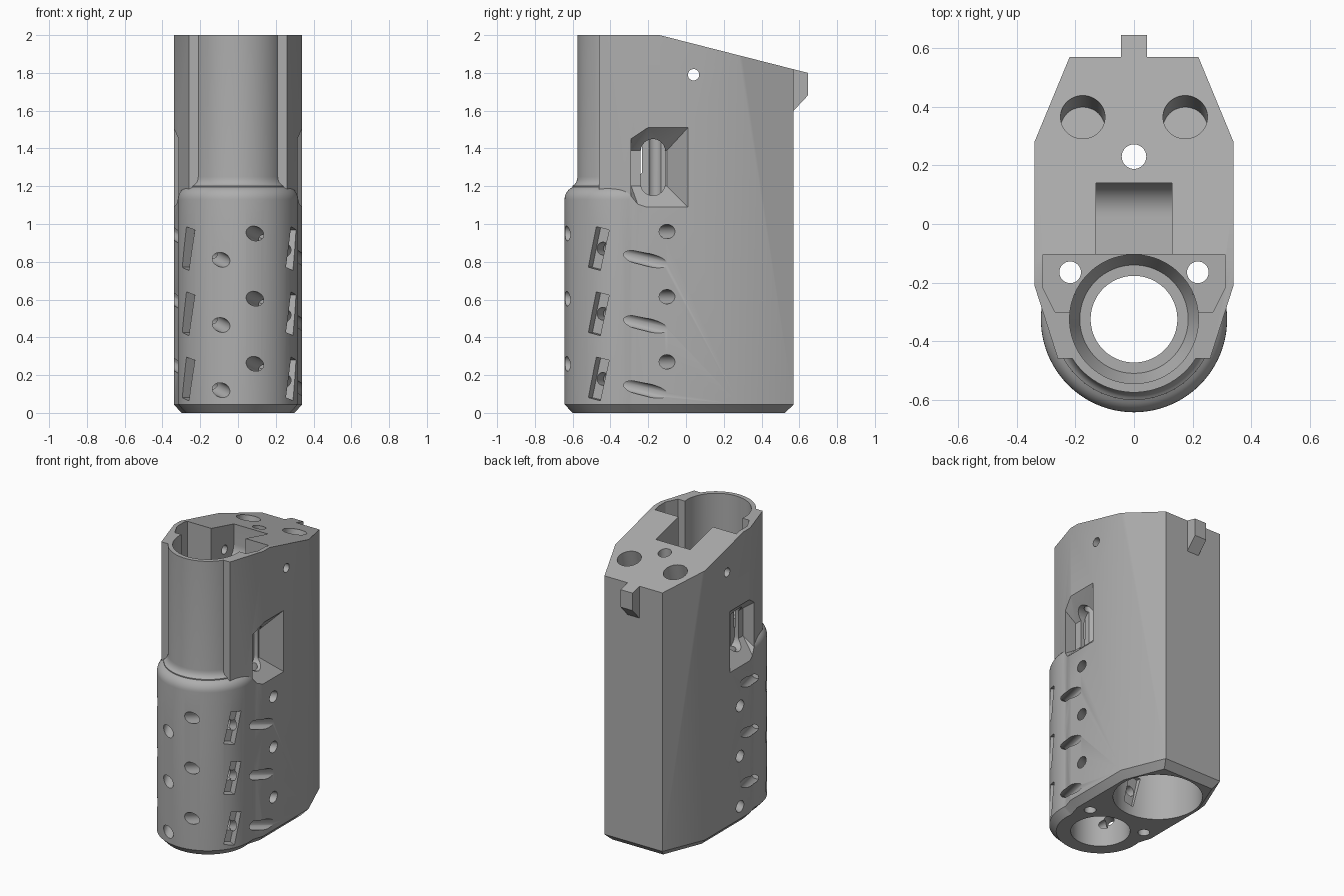
import bpy, bmesh
from math import sin, cos, pi, radians
from mathutils import Vector, Matrix

cube = bpy.data.objects.get("Cube")
if cube:
    bpy.data.objects.remove(cube)

BORE_Y = -0.325   # axis of the front tube
CELL_Y = 0.23     # axis of the rear cavity

grey = bpy.data.materials.new("mid grey")
grey.use_nodes = True
grey.diffuse_color = (0.42, 0.42, 0.42, 1)
grey.node_tree.nodes["Principled BSDF"].inputs["Base Color"].default_value = (0.42, 0.42, 0.42, 1)


def make(name, bm):
    bmesh.ops.recalc_face_normals(bm, faces=bm.faces)
    mesh = bpy.data.meshes.new(name)
    bm.to_mesh(mesh)
    bm.free()
    mesh.materials.append(grey)
    ob = bpy.data.objects.new(name, mesh)
    bpy.context.collection.objects.link(ob)
    return ob


def hull(name, points):
    bm = bmesh.new()
    for p in points:
        bm.verts.new(p)
    bmesh.ops.convex_hull(bm, input=bm.verts)
    return make(name, bm)


def prism_x(name, profile, half):
    """Convex (y, z) profile extruded across x."""
    return hull(name, [(s * half, y, z) for s in (-1, 1) for y, z in profile])


def lathe(name, profile, y, segments=96):
    """Closed solid turned about a vertical axis from (radius, z) points."""
    bm = bmesh.new()
    rings = [[bm.verts.new((r * sin(2 * pi * i / segments), y - r * cos(2 * pi * i / segments), z))
              for i in range(segments)] for r, z in profile]
    for a, b in zip(rings, rings[1:]):
        for i in range(segments):
            j = (i + 1) % segments
            bm.faces.new((a[i], a[j], b[j], b[i]))
    bm.faces.new(rings[0])
    bm.faces.new(rings[-1])
    return make(name, bm)


def rod(name, start, end, r, segments=32):
    a, b = Vector(start), Vector(end)
    d = b - a
    bm = bmesh.new()
    bmesh.ops.create_cone(bm, cap_ends=True, segments=segments, radius1=r, radius2=r, depth=d.length,
                          matrix=Matrix.Translation((a + b) / 2) @ d.to_track_quat("Z", "Y").to_matrix().to_4x4())
    return make(name, bm)


def combine(target, tool, operation="DIFFERENCE"):
    mod = target.modifiers.new("join", "BOOLEAN")
    mod.operation = operation
    mod.solver = "EXACT"
    mod.object = tool
    bpy.context.view_layer.objects.active = target
    bpy.ops.object.modifier_apply(modifier=mod.name)
    bpy.data.objects.remove(tool)


# Faceted main housing with a chamfered foot
half_plan = [(0.22, 0.57), (0.34, 0.28), (0.34, -0.21), (0.26, -0.46)]
plan = [(s * x, y) for s in (-1, 1) for x, y in half_plan]
body = hull("housing", [(x, y, z) for x, y in plan for z in (0.045, 2)]
            + [(x * 0.88, y * 0.92, 0) for x, y in plan])

# Round front barrel with a rounded shoulder
shoulder = [(0.25 + 0.068 * cos(t), 1.13 + 0.07 * sin(t)) for t in [k * pi / 16 for k in range(7)]]
fillet = [(0.285 - 0.035 * sin(t), 1.25 - 0.05 * cos(t)) for t in [k * pi / 12 for k in range(1, 7)]]
barrel = lathe("barrel", [(0.275, 0), (0.318, 0.045)] + shoulder + fillet + [(0.25, 2)], BORE_Y)
combine(body, barrel, "UNION")

# Sloping top, then the rear lug
combine(body, prism_x("slope_cutter", [(-0.14, 2), (0.9, 1.735), (0.9, 2.3), (-0.14, 2.3)], 0.6))
combine(body, prism_x("rear_lug", [(0.5, 1.835), (0.57, 1.819), (0.645, 1.8), (0.645, 1.68),
                                   (0.57, 1.6), (0.5, 1.6)], 0.045), "UNION")

# Stepped bore and the rear cavity
combine(body, lathe("upper_bore", [(0.185, 1.2), (0.22, 1.27), (0.22, 2.1)], BORE_Y))
combine(body, lathe("bore_lip", [(0.148, 1.0), (0.148, 1.3)], BORE_Y))
combine(body, lathe("lower_bore", [(0.185, -0.1), (0.185, 1.14)], BORE_Y))
combine(body, lathe("rear_cavity", [(0.278, -0.1), (0.278, 1.55)], CELL_Y))

# Top pocket around the bore
pocket = [(0.31, -0.105), (0.31, -0.22), (0.27, -0.30), (0.2, -0.30)]
combine(body, hull("top_pocket", [(s * x, y, z) for s in (-1, 1) for x, y in pocket for z in (1.6, 2.1)]))

# Lever trench with a curved bed about its pivot pin
bed = [(0.04 + 0.1 * cos(t), 1.79 + 0.1 * sin(t)) for t in [-k * pi / 20 for k in range(14)]]
combine(body, prism_x("lever_trench", bed + [(-0.15, 1.71), (-0.15, 2.2), (0.14, 2.2)], 0.13))
combine(body, rod("pivot_hole", (-0.5, 0.04, 1.79), (0.5, 0.04, 1.79), 0.03))
combine(body, rod("wire_hole", (0, CELL_Y, 1.4), (0, CELL_Y, 2.1), 0.042))

for s in (-1, 1):
    # Blind holes square to the slope, and full-length screw holes
    top = Vector((s * 0.175, 0.365, 1.871))
    normal = Vector((0, 0.247, 0.969))
    combine(body, rod("blind_hole", top - normal * 0.16, top + normal * 0.1, 0.076, 48))
    combine(body, rod("screw_hole", (s * 0.218, -0.165, -0.1), (s * 0.218, -0.165, 2.1), 0.037))
    # Flared side window with a rounded upright slot inside
    outer = [(-0.29, 1.13), (-0.25, 1.09), (0.01, 1.09), (0.01, 1.51), (-0.2, 1.51), (-0.29, 1.47)]
    inner = [(-0.29, 1.2), (-0.1, 1.2), (-0.1, 1.39), (-0.29, 1.39)]
    combine(body, hull("side_window", [(s * x, y, z) for x in (0.34, 0.4) for y, z in outer]
                       + [(s * 0.23, y, z) for y, z in inner]))
    arc = [(-0.175 + 0.065 * cos(t), z + 0.065 * sin(t)) for z, a in ((1.385, 0), (1.215, pi))
           for t in [a + k * pi / 12 for k in range(13)]]
    combine(body, hull("window_slot", [(s * x, y, z) for x in (0.2, 0.36) for y, z in arc]))


def around(angle, r, z):
    a = radians(angle)
    return Vector((r * sin(a), BORE_Y - r * cos(a), z))


# Three tiers of vents in the barrel wall
for tier in range(3):
    drop = tier * 0.345
    for s in (1, -1):
        z = (0.81 if s > 0 else 0.95) - drop
        # slanting front vent
        p = around(-s * 16, 0.318, z)
        d = around(-s * 16 + s * 38, 1, -s * 0.2) - Vector((0, BORE_Y, 0))
        combine(body, rod("front_vent", p - d * 0.2, p + d * 0.1, 0.038))
        # long grazing vent and round vent on opposite sides
        p = Vector((s * 0.335, -0.2, z))
        d = Vector((s * 0.38, 0.92, -s * 0.22))
        combine(body, rod("grazing_vent", p - d * 0.24, p + d * 0.25, 0.034))
        p = Vector((-s * 0.34, -0.1, z + 0.01))
        combine(body, rod("side_vent", p + Vector((s * 0.22, -0.1, 0)), p + Vector((-s * 0.1, 0.045, 0)), 0.038))
    # leaning rectangular recesses, each with a port into the bore
    for angle in (-57, 64, 184):
        p = around(angle, 0.318, 0.87 - drop)
        bm = bmesh.new()
        bmesh.ops.create_cube(bm, matrix=Matrix.Translation(p) @ Matrix.Rotation(radians(angle), 4, "Z")
                              @ Matrix.Rotation(radians(13), 4, "Y") @ Matrix.Diagonal((0.075, 0.11, 0.22, 1)))
        combine(body, make("recess", bm))
        combine(body, rod("recess_port", around(angle, 0.12, p.z), around(angle, 0.36, p.z), 0.034))

bpy.ops.object.select_all(action="DESELECT")
body.select_set(True)
bpy.context.view_layer.objects.active = body
bpy.ops.object.shade_smooth_by_angle(angle=radians(25))
